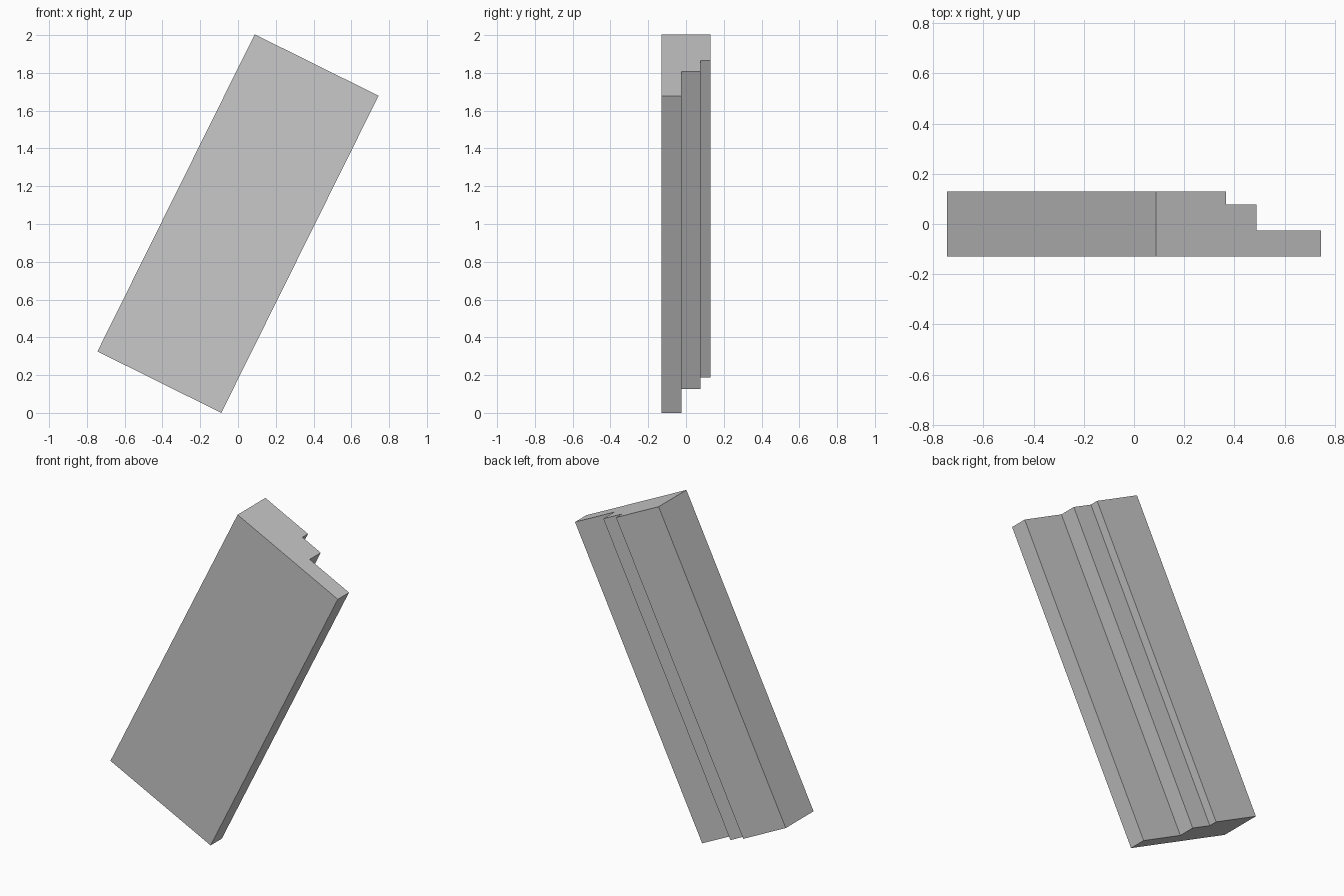
import bpy
import bmesh
from mathutils import Matrix, Vector

default = bpy.data.objects.get("Cube")
if default:
    bpy.data.objects.remove(default, do_unlink=True)

# Plain grey material
grey = bpy.data.materials.new("light_grey")
grey.use_nodes = True
colour = (0.58, 0.58, 0.58, 1)
grey.diffuse_color = colour
grey.node_tree.nodes["Principled BSDF"].inputs["Base Color"].default_value = colour

# Stepped cross-section as (across, depth): full-width front slab, two narrower steps behind
WIDTH, LENGTH, TILT = 0.732, 1.874, 0.4604
MID, BACK = WIDTH * 0.608, WIDTH * 0.425
Y_FRONT, Y_MID, Y_BACK, Y_END = -0.13, -0.025, 0.078, 0.13
profile = [(0, Y_FRONT), (WIDTH, Y_FRONT), (WIDTH, Y_MID), (MID, Y_MID),
           (MID, Y_BACK), (BACK, Y_BACK), (BACK, Y_END), (0, Y_END)]

# Extrude the profile along its length
bm = bmesh.new()
base = bm.faces.new([bm.verts.new((x - WIDTH / 2, y, -LENGTH / 2)) for x, y in profile])
extruded = bmesh.ops.extrude_face_region(bm, geom=[base])
top_verts = [v for v in extruded["geom"] if isinstance(v, bmesh.types.BMVert)]
bmesh.ops.translate(bm, verts=top_verts, vec=Vector((0, 0, LENGTH)))

# Lean it towards +x and stand its lowest corner on the ground
bmesh.ops.transform(bm, matrix=Matrix.Rotation(TILT, 4, 'Y'), verts=bm.verts)
lowest = min(v.co.z for v in bm.verts)
bmesh.ops.translate(bm, verts=bm.verts, vec=Vector((0, 0, -lowest)))
bmesh.ops.recalc_face_normals(bm, faces=bm.faces)

mesh = bpy.data.meshes.new("stepped_moulding")
bm.to_mesh(mesh)
bm.free()
mesh.materials.append(grey)
moulding = bpy.data.objects.new("stepped_moulding", mesh)
bpy.context.collection.objects.link(moulding)
